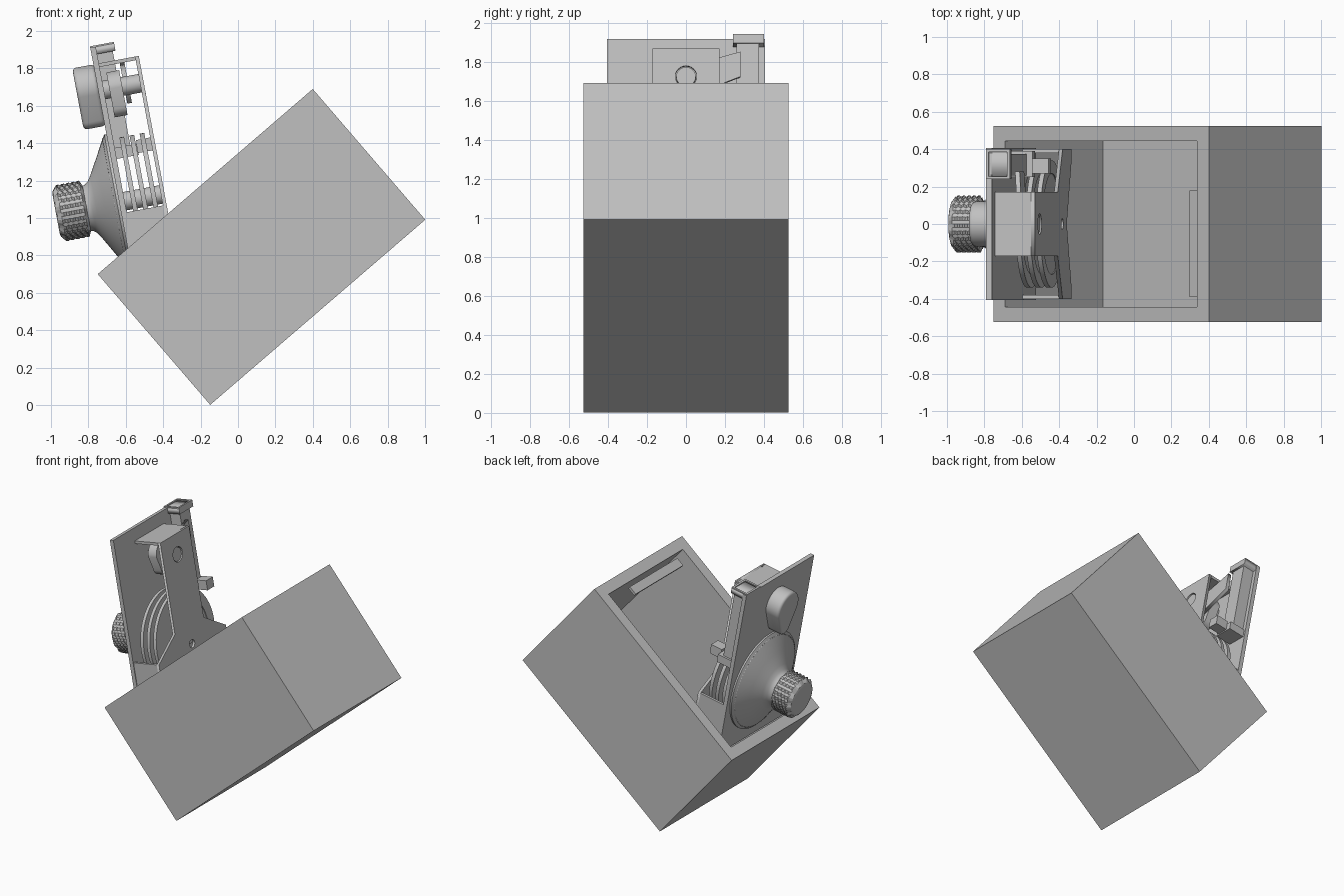
import bpy, bmesh, math
from mathutils import Matrix, Vector

if "Cube" in bpy.data.objects:
    bpy.data.objects.remove(bpy.data.objects["Cube"])

grey = bpy.data.materials.new("light grey metal")
grey.diffuse_color = (0.53, 0.53, 0.53, 1)
grey.use_nodes = True
grey.node_tree.nodes["Principled BSDF"].inputs["Base Color"].default_value = grey.diffuse_color


def frame(x, y, z, origin):
    m = Matrix((x, y, z)).transposed().to_4x4()
    m.translation = origin
    return m


# Safe frame: x along the opening, z out of it. Door frame: y up the door, z inward.
A = math.atan2(0.99, 1.15)
C, S = math.cos(A), math.sin(A)
SAFE = frame((C, 0, S), (0, 1, 0), (-S, 0, C), (-0.75, 0, 0.70))
c, s = 0.983, 0.184
DOOR = frame((0, 1, 0), (-s, 0, c), (c, 0, s), (-0.79, 0, 1.91))


def finish(name, bm, m, smooth=False):
    me = bpy.data.meshes.new(name)
    bmesh.ops.recalc_face_normals(bm, faces=bm.faces)
    bm.to_mesh(me)
    bm.free()
    return add(name, me, m, smooth)


def add(name, me, m, smooth):
    ob = bpy.data.objects.new(name, me)
    bpy.context.collection.objects.link(ob)
    me.materials.clear()
    me.materials.append(grey)
    ob.matrix_world = m
    if smooth:
        bpy.ops.object.select_all(action='DESELECT')
        ob.select_set(True)
        bpy.context.view_layer.objects.active = ob
        bpy.ops.object.shade_smooth_by_angle(angle=math.radians(35))
    return ob


def cube(bm, x, y, z, m=Matrix()):
    mid = Vector([(a + b) / 2 for a, b in (x, y, z)])
    size = [b - a for a, b in (x, y, z)]
    return bmesh.ops.create_cube(bm, size=1, matrix=m @ Matrix.Translation(mid) @ Matrix.Diagonal((*size, 1)))


def box(name, x, y, z, m=DOOR):
    bm = bmesh.new()
    cube(bm, x, y, z)
    return finish(name, bm, m)


def plate(name, outlines, z0, z1, bevel=0, smooth=False):
    """Filled outlines (inner ones become holes), extruded from z0 to z1."""
    cu = bpy.data.curves.new(name, 'CURVE')
    cu.dimensions, cu.fill_mode = '2D', 'BOTH'
    cu.extrude, cu.bevel_depth, cu.bevel_resolution = (z1 - z0) / 2 - bevel, bevel, 3
    for pts in outlines:
        sp = cu.splines.new('POLY')
        sp.points.add(len(pts) - 1)
        for p, q in zip(sp.points, pts):
            p.co = (q[0], q[1], 0, 1)
        sp.use_cyclic_u = True
    tmp = bpy.data.objects.new(name + "_curve", cu)
    bpy.context.collection.objects.link(tmp)
    dg = bpy.context.evaluated_depsgraph_get()
    me = bpy.data.meshes.new_from_object(tmp.evaluated_get(dg))
    bpy.data.objects.remove(tmp)
    me.name = name
    return add(name, me, DOOR @ Matrix.Translation((0, 0, (z0 + z1) / 2)), smooth)


def arc(cx, cy, r, a0=0, a1=360, n=32):
    full = abs(a1 - a0) == 360
    k = n if full else n - 1
    return [(cx + r * math.cos(math.radians(a0 + (a1 - a0) * i / k)),
             cy + r * math.sin(math.radians(a0 + (a1 - a0) * i / k))) for i in range(n)]


def lathe(name, profile, cy, n=64, knurl=None, smooth=True):
    """Rings of (radius, z) about the door normal; knurl(i, j) offsets radius."""
    bm = bmesh.new()
    rings = []
    for j, (r, z) in enumerate(profile):
        ring = []
        for i in range(n):
            a = 2 * math.pi * i / n
            q = r + (knurl(i, j) if knurl else 0)
            ring.append(bm.verts.new((q * math.cos(a), cy + q * math.sin(a), z)))
        rings.append(ring)
    for p, q in zip(rings, rings[1:]):
        for i in range(n):
            bm.faces.new((p[i], p[(i + 1) % n], q[(i + 1) % n], q[i]))
    bm.faces.new(rings[0])
    bm.faces.new(rings[-1])
    return finish(name, bm, DOOR, smooth)


# Safe body with a deep open cavity
bm = bmesh.new()
cube(bm, (0, 1.517), (-0.525, 0.525), (-0.922, 0))
bm.normal_update()
mouth = max(bm.faces, key=lambda f: f.calc_center_median().z)
bmesh.ops.inset_individual(bm, faces=[mouth], thickness=0.115)
bmesh.ops.inset_individual(bm, faces=[mouth], thickness=0, depth=-0.80)
finish("safe_body", bm, SAFE)
box("bolt_catch_lip", (1.345, 1.41), (-0.39, 0.18), (-0.06, -0.04), SAFE)

# Door leaf and teardrop handle
box("door_leaf", (-0.405, 0.405), (-1.28, 0), (0, 0.03))
drop = arc(0, -0.21, 0.10, -20, 200, 24) + arc(0, -0.37, 0.035, 200, 340, 12)
plate("door_handle", [drop], -0.115, 0.005, 0.02, True)

# Combination dial, graduation marks and knurled knob
DY = -0.84
lathe("dial_cone", [(0.37, 0.005), (0.37, -0.012), (0.355, -0.022), (0.25, -0.08), (0.17, -0.125),
                    (0.14, -0.145), (0.125, -0.165), (0.12, -0.19)], DY)
bm = bmesh.new()
slope = math.atan2(0.058, 0.105)
for i in range(100):
    m = (Matrix.Translation((0, DY, 0)) @ Matrix.Rotation(2 * math.pi * i / 100, 4, 'Z')
         @ Matrix.Translation((0.352, 0, -0.0235)) @ Matrix.Rotation(slope, 4, 'Y'))
    length = 0.09 if i % 5 == 0 else 0.055
    cube(bm, (-length, 0), (-0.004, 0.004), (-0.005, 0.003), m)
finish("dial_marks", bm, DOOR)
rows = [(0.12, -0.175)] + [(0.145, -0.19 - 0.014 * k) for k in range(10)] + [(0.125, -0.338), (0.11, -0.343)]
lathe("dial_knob", rows, DY, 48,
      lambda i, j: (0.008 if (i // 2 + j) % 2 else -0.006) if 0 < j < 11 else 0, False)

# Wheel pack on its spindle
for k in range(3):
    z = 0.065 + 0.055 * k
    plate("lock_wheel", [arc(0, DY, 0.34, n=64), arc(0, DY, 0.27, n=48)], z, z + 0.025, 0, True)
    plate("wheel_web", [arc(0, DY, 0.27, n=48)], z + 0.006, z + 0.019, 0, True)
plate("wheel_spindle", [arc(0, DY, 0.05)], 0.02, 0.235)

# Inner bracket: narrow neck, flared foot, folded top and sides
half = [(0.172, -0.09), (0.172, -0.76), (0.40, -0.90), (0.40, -1.16), (0.34, -1.16)]
outline = half + [(0, -1.02)] + [(-x, y) for x, y in reversed(half)]
plate("lock_bracket", [outline, arc(0, -0.235, 0.055, n=24), arc(0, -0.89, 0.03, n=16)], 0.227, 0.247)
box("bracket_top", (-0.172, 0.172), (-0.11, -0.09), (0.03, 0.247))
for side in (-1, 1):
    x0, x1 = sorted((side * 0.38, side * 0.40))
    box("bracket_side", (x0, x1), (-1.16, -0.90), (0.03, 0.247))

# Handle shaft, cam and the web joining it to the bolt
plate("handle_shaft", [arc(0, -0.235, 0.05)], 0.02, 0.24, 0, True)
plate("handle_cam", [arc(0, -0.235, 0.09, 0, 180, 16) + arc(0, -0.33, 0.06, 180, 360, 12)], 0.06, 0.13)
plate("cam_link", [[(0, -0.17), (0.28, -0.09), (0.28, -0.22), (0, -0.33)]], 0.14, 0.165)

# Sliding bolt with hollow square caps
plate("bolt_top_cap", [[(0.24, 0), (0.40, 0), (0.40, -0.04), (0.24, -0.04)]], 0, 0.13)
bm = bmesh.new()
cube(bm, (0.24, 0.40), (-0.005, 0.008), (0, 0.015))
cube(bm, (0.24, 0.40), (-0.005, 0.008), (0.115, 0.13))
for x in (0.24, 0.385):
    cube(bm, (x, x + 0.015), (-0.005, 0.008), (0.015, 0.115))
finish("bolt_cap_rim", bm, DOOR)
box("bolt_column", (0.26, 0.375), (-0.58, -0.04), (0.03, 0.115))
box("bolt_foot", (0.25, 0.39), (-0.61, -0.55), (0.03, 0.15))
box("bolt_stop", (0.27, 0.35), (-0.60, -0.53), (0.15, 0.24))
